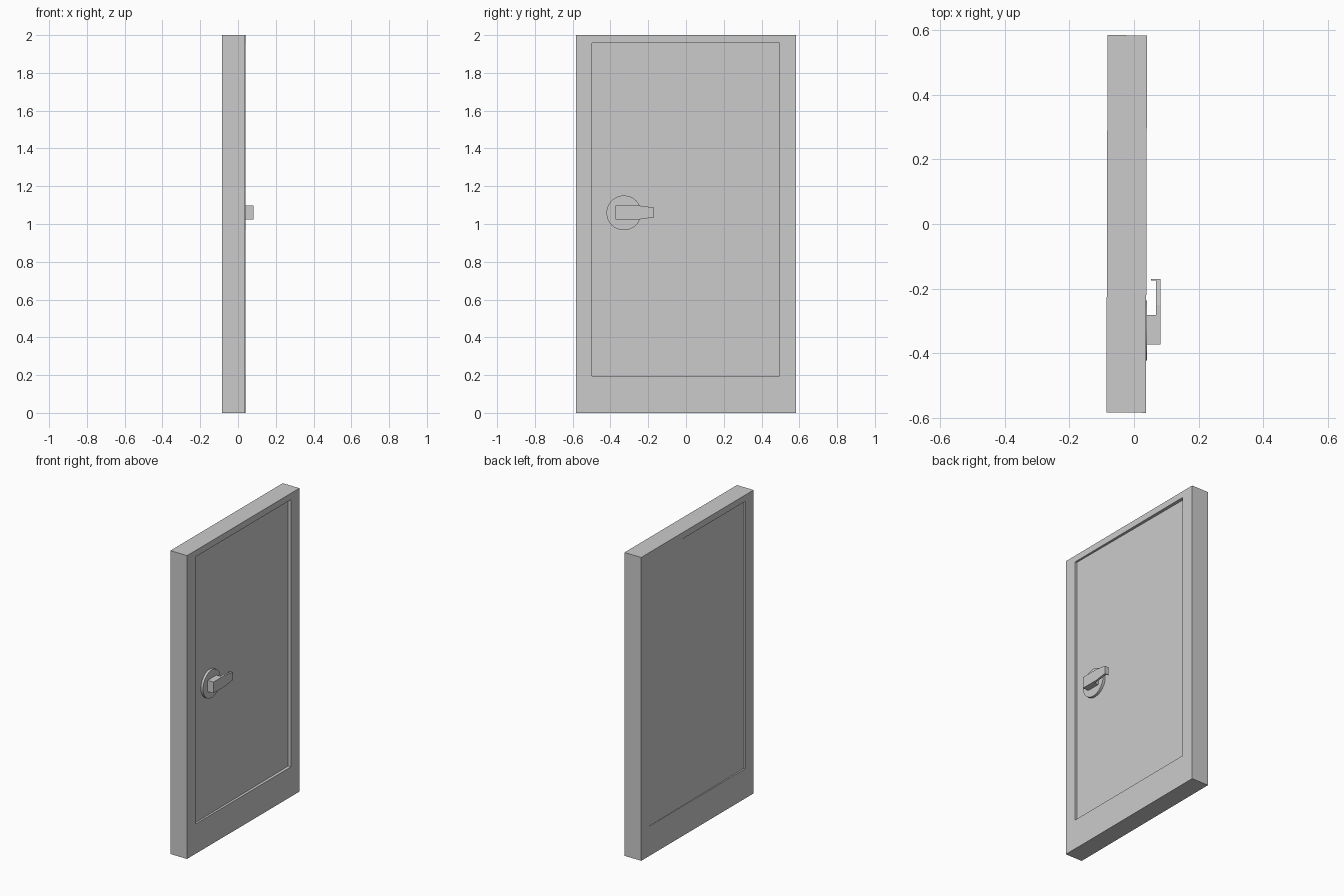
import bpy, bmesh, math

if "Cube" in bpy.data.objects:
    bpy.data.objects.remove(bpy.data.objects["Cube"])


def finish(name, bm, turn=0.0):
    """Turn a bmesh into an object, rotated a little about z."""
    bmesh.ops.recalc_face_normals(bm, faces=bm.faces)
    mesh = bpy.data.meshes.new(name)
    bm.to_mesh(mesh)
    bm.free()
    obj = bpy.data.objects.new(name, mesh)
    bpy.context.collection.objects.link(obj)
    obj.rotation_euler.z = turn
    return obj


def prism(name, outline, x0, x1, turn=0.0):
    """Extrude a (y, z) outline along x."""
    bm = bmesh.new()
    face = bm.faces.new([bm.verts.new((x0, y, z)) for y, z in outline])
    new = bmesh.ops.extrude_face_region(bm, geom=[face])["geom"]
    bmesh.ops.translate(bm, vec=(x1 - x0, 0, 0),
                        verts=[v for v in new if isinstance(v, bmesh.types.BMVert)])
    return finish(name, bm, turn)


def rect(y0, y1, z0, z1):
    return [(y0, z0), (y1, z0), (y1, z1), (y0, z1)]


# Frame: one ring with a deep bottom rail, standing very slightly turned
outer = rect(-0.583, 0.583, 0, 2)
inner = rect(-0.497, 0.495, 0.196, 1.958)
bm = bmesh.new()
loops = [[bm.verts.new((x, y, z)) for y, z in o]
         for o, x in ((outer, 0.0385), (inner, 0.0385), (inner, -0.0835), (outer, -0.0835))]
for a, b in zip(loops, loops[1:] + loops[:1]):
    for i in range(4):
        j = (i + 1) % 4
        bm.faces.new((a[i], a[j], b[j], b[i]))
finish("door_frame", bm, -0.003)

# Door leaf: recessed panel, slightly ajar
prism("door_panel", inner, -0.0775, 0.0215, 0.006)

# Round handle plate
circle = [(-0.329 + 0.092 * math.cos(a), 1.059 + 0.092 * math.sin(a))
          for a in (math.tau * i / 32 for i in range(32))]
plate = prism("handle_plate", circle, 0.022, 0.0395)
bpy.context.view_layer.objects.active = plate
plate.select_set(True)
bpy.ops.object.shade_smooth_by_angle(angle=math.radians(30))

# Handle: block, tapering lever and lip at the tip, from one top-view profile
profile = [(0.038, -0.373), (0.082, -0.373), (0.082, -0.25), (0.082, -0.17),
           (0.053, -0.17), (0.053, -0.174), (0.068, -0.175), (0.068, -0.25),
           (0.068, -0.281), (0.038, -0.281)]


def half_height(y):
    return 0.037 if y < -0.25 else 0.037 - 0.011 * (y + 0.25) / 0.08


bm = bmesh.new()
low, high = ([bm.verts.new((x, y, 1.061 + s * half_height(y))) for x, y in profile]
             for s in (-1, 1))
n = len(profile)
for i in range(n):
    j = (i + 1) % n
    bm.faces.new((low[i], low[j], high[j], high[i]))
for loop in (low, high):
    for ids in ((0, 1, 2, 7, 8, 9), (2, 3, 6, 7), (3, 4, 5, 6)):
        bm.faces.new([loop[i] for i in ids])
finish("door_handle", bm)
